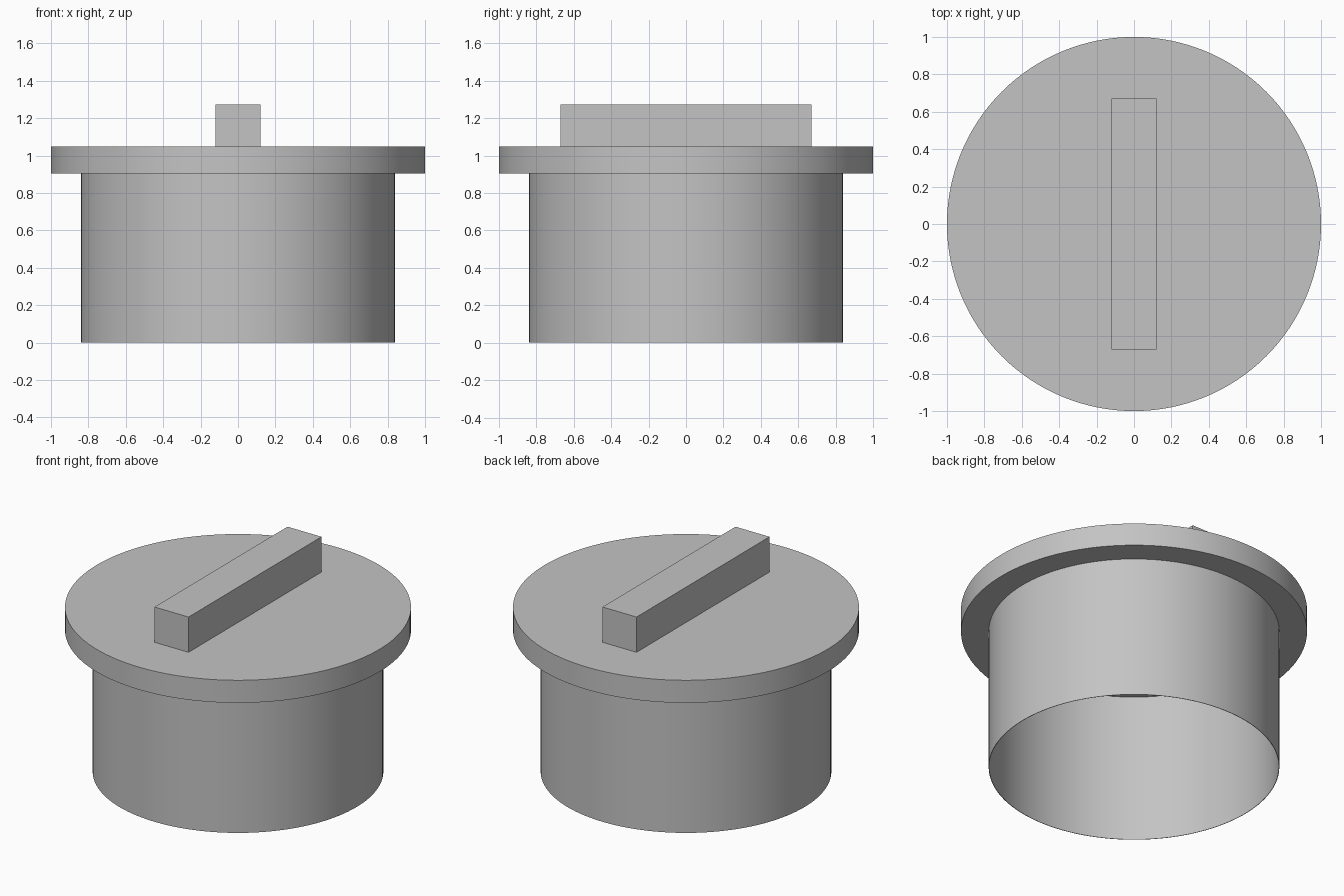
import bpy, bmesh, math
from mathutils import Matrix, Vector

cube = bpy.data.objects.get("Cube")
if cube:
    bpy.data.objects.remove(cube, do_unlink=True)

SEGMENTS = 128
TUBE_R, WALL = 0.84, 0.003
FLANGE_LOW, FLANGE_TOP = 0.904, 1.048

grey = bpy.data.materials.new("plain grey")
grey.use_nodes = True
colour = (0.55, 0.55, 0.55, 1)
grey.diffuse_color = colour
grey.node_tree.nodes["Principled BSDF"].inputs["Base Color"].default_value = colour


def finish(bm, name):
    bmesh.ops.recalc_face_normals(bm, faces=bm.faces)
    mesh = bpy.data.meshes.new(name)
    bm.to_mesh(mesh)
    bm.free()
    mesh.materials.append(grey)
    obj = bpy.data.objects.new(name, mesh)
    bpy.context.collection.objects.link(obj)
    bpy.ops.object.select_all(action="DESELECT")
    obj.select_set(True)
    bpy.context.view_layer.objects.active = obj
    bpy.ops.object.shade_smooth_by_angle(angle=math.radians(30))
    return obj


def lathe(name, profile):
    """Spin a radius/height profile about z; open ends are capped with discs."""
    bm = bmesh.new()
    rings = [[bm.verts.new((r * math.cos(a), r * math.sin(a), z))
              for a in (math.tau * i / SEGMENTS for i in range(SEGMENTS))]
             for r, z in profile]
    for low, high in zip(rings, rings[1:]):
        for i in range(SEGMENTS):
            j = (i + 1) % SEGMENTS
            bm.faces.new((low[i], low[j], high[j], high[i]))
    bm.faces.new(rings[0])
    bm.faces.new(rings[-1])
    return finish(bm, name)


# Hollow plug: thin open tube under a wide flange, with a recessed ceiling
inner = TUBE_R - WALL
lathe("plug_body", [
    (inner, 0.95), (inner, FLANGE_LOW), (inner, 0), (TUBE_R, 0),
    (TUBE_R, FLANGE_LOW), (1, FLANGE_LOW), (1, FLANGE_TOP),
])

# Straight grip bar across the top
bm = bmesh.new()
size = Vector((0.24, 1.34, 0.225))
centre = Vector((0, 0, FLANGE_TOP + size.z / 2))
bmesh.ops.create_cube(bm, size=1, matrix=Matrix.LocRotScale(centre, None, size))
finish(bm, "grip_bar")
